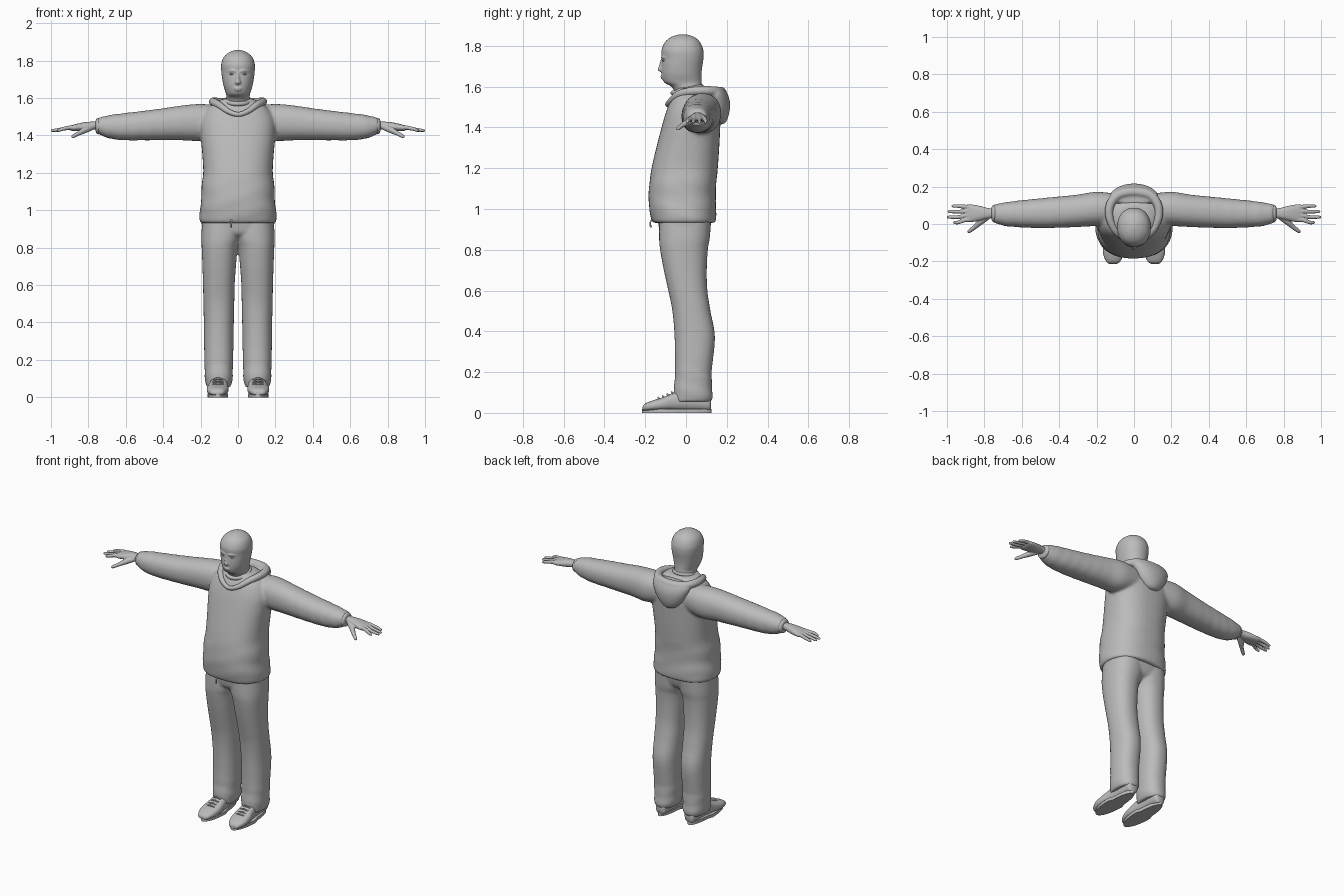
import bpy, bmesh, math
from mathutils import Vector

grey = bpy.data.materials.new("plain grey")
grey.diffuse_color = (0.5, 0.5, 0.5, 1)


def spline(rows, steps, closed=False):
    """Catmull-Rom samples through equal-length rows of numbers."""
    n, out = len(rows), []
    pick = lambda i: rows[i % n] if closed else rows[max(0, min(n - 1, i))]
    for i in range(n if closed else n - 1):
        a, b, c, d = (pick(i + k) for k in (-1, 0, 1, 2))
        for k in range(steps):
            t = k / steps
            out.append([0.5 * (2 * q + (r - p) * t + (2 * p - 5 * q + 4 * r - s) * t * t
                        + (3 * q - p - 3 * r + s) * t ** 3) for p, q, r, s in zip(a, b, c, d)])
    return out if closed else out + [list(rows[-1])]


def skin(bm, loops, closed=False):
    """Bridge rings of points into a closed surface."""
    vs = [[bm.verts.new(p) for p in loop] for loop in loops]
    n = len(vs[0])
    for i in range(len(vs) if closed else len(vs) - 1):
        a, b = vs[i], vs[(i + 1) % len(vs)]
        for j in range(n):
            bm.faces.new((a[j], a[(j + 1) % n], b[(j + 1) % n], b[j]))
    if not closed:
        bm.faces.new(vs[0])
        bm.faces.new(vs[-1])


def loft(bm, axis, rings, s=1, p=2.0, n=40, steps=5, wrinkle=None):
    """Rings are (position, a0, a1, b0, b1) along an axis; p squares the section."""
    loops = []
    for t, a0, a1, b0, b1 in spline(rings, steps):
        loop = []
        for j in range(n):
            ang = 2 * math.pi * j / n
            c, d = math.cos(ang), math.sin(ang)
            k = 1 + (wrinkle(t, ang) if wrinkle else 0)
            a = (a0 + a1) / 2 + k * (a1 - a0) / 2 * math.copysign(abs(c) ** (2 / p), c)
            b = (b0 + b1) / 2 + k * (b1 - b0) / 2 * math.copysign(abs(d) ** (2 / p), d)
            x, y, z = {'x': (t, a, b), 'y': (a, t, b), 'z': (a, b, t)}[axis]
            loop.append((s * x, y, z))
        loops.append(loop)
    skin(bm, loops)


def sym(rings):
    """(z, half width, y0, y1) to full rings."""
    return [(z, -w, w, a, b) for z, w, a, b in rings]


def tube(bm, pts, s=1, closed=False, n=12, steps=4):
    """Points are (x, y, z, radius)."""
    rows = spline(pts, steps, closed)
    cs = [Vector((s * r[0], r[1], r[2])) for r in rows]
    loops = []
    for i, c in enumerate(cs):
        nxt = cs[(i + 1) % len(cs)] if closed else cs[min(i + 1, len(cs) - 1)]
        prv = cs[i - 1] if closed else cs[max(i - 1, 0)]
        t = (nxt - prv).normalized()
        u = t.cross(Vector((0, 1, 0) if abs(t.z) > 0.9 else (0, 0, 1))).normalized()
        v = t.cross(u)
        loops.append([c + rows[i][3] * (u * math.cos(2 * math.pi * j / n)
                      + v * math.sin(2 * math.pi * j / n)) for j in range(n)])
    skin(bm, loops, closed)


def ball(bm, loc, size):
    res = bmesh.ops.create_uvsphere(bm, u_segments=20, v_segments=12, radius=1)
    for v in res['verts']:
        v.co = Vector(loc) + Vector([a * b for a, b in zip(v.co, size)])


def finish(bm, name, voxel=0, smooth=4):
    """Make the object; a voxel size fuses its shells into one skin."""
    bmesh.ops.recalc_face_normals(bm, faces=bm.faces)
    for f in bm.faces:
        f.smooth = True
    me = bpy.data.meshes.new(name)
    bm.to_mesh(me)
    bm.free()
    me.materials.append(grey)
    ob = bpy.data.objects.new(name, me)
    bpy.context.collection.objects.link(ob)
    if voxel:
        m = ob.modifiers.new("fuse", 'REMESH')
        m.mode, m.voxel_size, m.use_smooth_shade = 'VOXEL', voxel, True
        m = ob.modifiers.new("soften", 'SMOOTH')
        m.factor, m.iterations = 0.5, smooth
    return ob


# head with neck, nose, brow and lips
bm = bmesh.new()
loft(bm, 'z', sym([(1.48, .068, -.045, .09), (1.56, .066, -.052, .085), (1.60, .063, -.072, .08),
     (1.622, .064, -.108, .077), (1.66, .076, -.119, .076), (1.70, .084, -.12, .08),
     (1.74, .089, -.118, .086), (1.78, .09, -.12, .085), (1.82, .076, -.102, .068),
     (1.845, .046, -.07, .038), (1.857, .012, -.03, .0)]), p=2.15)
loft(bm, 'z', sym([(1.672, .01, -.125, -.1), (1.682, .016, -.139, -.1), (1.70, .011, -.134, -.1),
                   (1.735, .007, -.124, -.1)]), n=16)
ball(bm, (0, -.117, 1.652), (.022, .009, .005))
ball(bm, (0, -.115, 1.643), (.019, .009, .005))
for s in (1, -1):
    tube(bm, [(.008, -.118, 1.741, .005), (.03, -.114, 1.746, .007), (.056, -.097, 1.742, .004)], s)
finish(bm, "head", .005, 2)

# eyes
bm = bmesh.new()
for s in (1, -1):
    ball(bm, (s * .032, -.106, 1.728), (.013, .011, .006))
finish(bm, "eyes")

# neck folds
bm = bmesh.new()
for z, y, r in ((1.585, .005, .066), (1.55, .012, .07)):
    tube(bm, [(r * math.cos(a * .7854), y + r * 1.05 * math.sin(a * .7854),
               z + .016 * math.sin(a * .7854), .012) for a in range(8)], closed=True)
finish(bm, "neck_folds")

# sweatshirt: body and sleeves fused
bm = bmesh.new()
loft(bm, 'z', sym([(.932, .198, -.162, .142), (.95, .206, -.170, .147), (1.0, .204, -.18, .148),
     (1.06, .196, -.184, .146), (1.13, .195, -.179, .149), (1.2, .186, -.169, .156),
     (1.3, .191, -.146, .163), (1.4, .2, -.12, .168), (1.47, .2, -.1, .17),
     (1.53, .175, -.078, .158), (1.57, .13, -.056, .132), (1.595, .085, -.045, .1)]), p=2.4,
     wrinkle=lambda z, a: .012 * math.sin(z * 60 + 3 * math.sin(a * 2)) * max(0, 1.25 - z) * 2)
for s in (1, -1):
    loft(bm, 'x', [(.08, .0, .16, 1.40, 1.56), (.2, -.01, .172, 1.372, 1.568),
         (.3, -.016, .157, 1.374, 1.56), (.4, -.02, .147, 1.374, 1.545), (.5, -.022, .137, 1.374, 1.532),
         (.6, -.018, .127, 1.374, 1.52), (.68, -.012, .117, 1.382, 1.51),
         (.735, .002, .107, 1.402, 1.497), (.752, .012, .098, 1.412, 1.488)], s, p=2.2,
         wrinkle=lambda x, a: .03 * math.sin(x * 85 + 2 * math.sin(a)) * max(0, x - .25))
finish(bm, "sweatshirt", .009, 5)

# hem band and drawstring
bm = bmesh.new()
tube(bm, [(-.035, -.155, .96, .004), (-.036, -.175, .935, .004), (-.037, -.172, .91, .005)])
finish(bm, "drawstring")

# hood: collar rim around the neck and pouch down the back
bm = bmesh.new()
half = [(.055, -.075, 1.53, .016), (.1, -.035, 1.562, .02), (.13, .03, 1.578, .022),
        (.128, .1, 1.58, .024), (.085, .155, 1.575, .026)]
tube(bm, [(0, -.09, 1.512, .014)] + half + [(0, .172, 1.572, .027)]
     + [(-x, y, z, r) for x, y, z, r in reversed(half)], closed=True)
loft(bm, 'z', sym([(1.415, .02, .15, .18), (1.43, .05, .13, .198), (1.47, .088, .11, .212),
     (1.52, .115, .1, .216), (1.56, .13, .09, .206), (1.585, .12, .11, .19)]))
finish(bm, "hood", .007, 3)

# hands with fingers and thumb
for s, side in ((1, "left"), (-1, "right")):
    bm = bmesh.new()
    loft(bm, 'x', [(.72, .032, .084, 1.43, 1.475), (.77, .03, .084, 1.432, 1.474),
         (.81, .022, .093, 1.426, 1.472), (.85, .013, .102, 1.424, 1.465),
         (.885, .01, .105, 1.424, 1.456), (.90, .02, .098, 1.43, 1.45)], s, p=2.4, n=24)
    for y0, y1, tip in ((.022, .008, .968), (.045, .037, 1.0), (.068, .066, .996), (.092, .096, .976)):
        tube(bm, [(.86, y0, 1.445, .011), (.9, y0, 1.442, .0115), (.94, y1, 1.434, .010),
                  (tip - .008, y1, 1.426, .008), (tip, y1, 1.424, .003)], s)
    tube(bm, [(.78, .04, 1.445, .016), (.82, .012, 1.428, .017), (.85, -.016, 1.412, .012),
              (.88, -.038, 1.396, .01), (.888, -.046, 1.391, .004)], s)
    finish(bm, side + "_hand", .0035, 2)
    # gathered cuff
    bm = bmesh.new()
    loft(bm, 'x', [(.735, .012, .1, 1.412, 1.49), (.747, .008, .103, 1.406, 1.493),
                   (.757, .014, .098, 1.412, 1.488), (.762, .026, .086, 1.426, 1.476)], s, n=28)
    finish(bm, side + "_cuff")

# trousers: seat and two legs fused
bm = bmesh.new()
loft(bm, 'z', [(.845, -.12, .12, -.07, .07), (.87, -.18, .18, -.12, .105),
               (.92, -.194, .194, -.135, .122), (.98, -.195, .195, -.14, .128)], p=2.4)
for s in (1, -1):
    loft(bm, 'z', [(.055, .04, .168, -.058, .124), (.09, .03, .176, -.062, .13),
         (.2, .026, .18, -.054, .126), (.37, .023, .182, -.056, .142), (.5, .02, .185, -.067, .12),
         (.6, .018, .187, -.087, .105), (.7, .011, .19, -.109, .102), (.8, .001, .194, -.127, .107),
         (.86, -.02, .196, -.132, .117), (.97, -.03, .19, -.13, .125)], s, p=2.25,
         wrinkle=lambda z, a: .03 * math.sin(z * 75 + 2 * math.sin(a)) * max(0, .3 - z) * 3)
finish(bm, "trousers", .008, 4)

# shoes with sole and laces
for s, side in ((1, "left"), (-1, "right")):
    bm = bmesh.new()
    loft(bm, 'y', [(-.213, .092, .132, .014, .03), (-.20, .073, .149, .01, .046),
         (-.16, .056, .165, .01, .062), (-.11, .05, .165, .01, .078), (-.06, .054, .155, .01, .1),
         (0, .06, .148, .01, .12), (.07, .063, .144, .01, .12), (.11, .068, .14, .01, .1),
         (.122, .08, .128, .016, .075)], s, p=2.5, n=32)
    finish(bm, side + "_shoe")
    bm = bmesh.new()
    skin(bm, [[(s * (.108 + x * (1.12 if y < -.04 else .9)), y, z) for x, y in
               [(.049 * math.cos(a * math.pi / 18), -.045 + .17 * math.sin(a * math.pi / 18))
                for a in range(36)]] for z in (0, .02)])
    sole = finish(bm, side + "_sole")
    for f in sole.data.polygons:
        f.use_smooth = abs(f.normal.z) < .5
    bm = bmesh.new()
    for y, z in ((-.13, .075), (-.108, .082), (-.086, .092), (-.064, .102)):
        tube(bm, [(.08, y, z - .008, .004), (.107, y - .006, z, .005), (.134, y, z - .008, .004)], s, n=8)
    finish(bm, side + "_laces")
